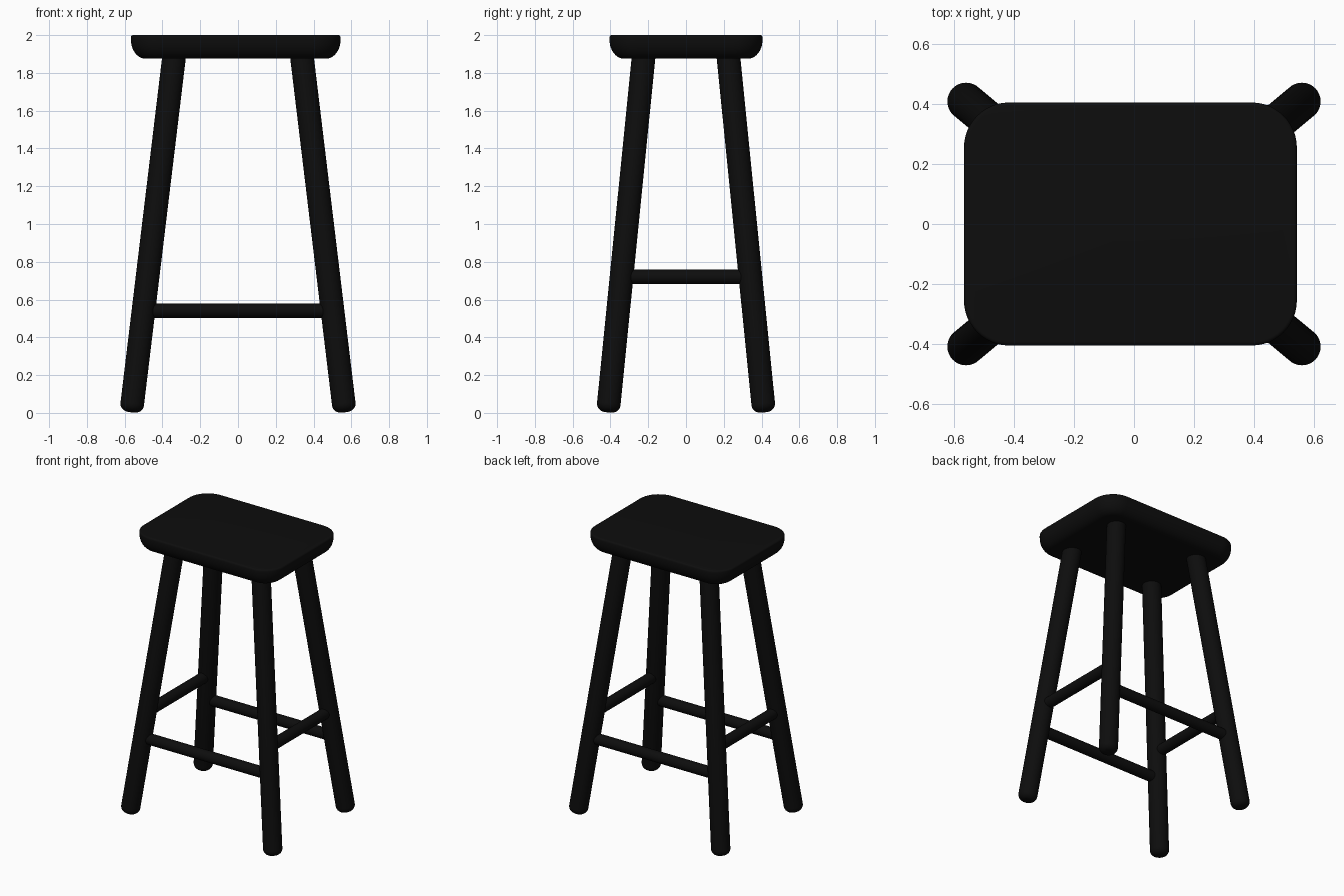
import bpy, bmesh
from math import pi, sin, cos, radians
from mathutils import Vector

cube = bpy.data.objects.get("Cube")
if cube:
    bpy.data.objects.remove(cube, do_unlink=True)

black = bpy.data.materials.new("black_stain")
black.use_nodes = True
COLOUR = (0.004, 0.004, 0.004, 1)
black.diffuse_color = COLOUR
black.node_tree.nodes["Principled BSDF"].inputs["Base Color"].default_value = COLOUR


def loft(name, rings):
    """Skin a stack of matching closed rings and cap both ends."""
    bm = bmesh.new()
    loops = [[bm.verts.new(p) for p in ring] for ring in rings]
    n = len(loops[0])
    for low, high in zip(loops, loops[1:]):
        for i in range(n):
            j = (i + 1) % n
            bm.faces.new((low[i], low[j], high[j], high[i]))
    bm.faces.new(loops[0][::-1])
    bm.faces.new(loops[-1])
    bmesh.ops.recalc_face_normals(bm, faces=bm.faces)
    mesh = bpy.data.meshes.new(name)
    bm.to_mesh(mesh)
    bm.free()
    mesh.materials.append(black)
    obj = bpy.data.objects.new(name, mesh)
    bpy.context.collection.objects.link(obj)
    bpy.ops.object.select_all(action='DESELECT')
    obj.select_set(True)
    bpy.context.view_layer.objects.active = obj
    bpy.ops.object.shade_smooth_by_angle(angle=radians(40))
    return obj


def rod(name, start, end, radius, rounding=0.0, sides=32):
    """Round bar from start to end, with an optional rounded start."""
    axis = (end - start).normalized()
    u = axis.orthogonal().normalized()
    v = axis.cross(u)
    profile = [(0, radius)]
    if rounding:
        steps = [k / 8 * pi / 2 for k in range(9)]
        profile = [(rounding * (1 - cos(a)), radius - rounding * (1 - sin(a))) for a in steps]
    profile.append(((end - start).length, radius))
    angles = [2 * pi * i / sides for i in range(sides)]
    rings = [[start + axis * d + (u * cos(a) + v * sin(a)) * r for a in angles]
             for d, r in profile]
    return loft(name, rings)


def seat_ring(inset, z, half_x=0.555, half_y=0.405, corner=0.15, steps=12):
    """Rounded rectangle outline, moved inward by inset."""
    r = corner - inset
    points = []
    for q, (sx, sy) in enumerate([(1, 1), (-1, 1), (-1, -1), (1, -1)]):
        for k in range(steps + 1):
            a = (q + k / steps) * pi / 2
            points.append(Vector((-0.012 + sx * (half_x - corner) + r * cos(a),
                                  sy * (half_y - corner) + r * sin(a), z)))
    return points


# Seat: rounded underside, thin softened top edge
rings = []
for k in range(11):
    a = k / 10 * pi / 2
    rings.append(seat_ring(0.078 * (1 - sin(a)), 1.975 - 0.1 * cos(a)))
for k in range(5):
    a = k / 4 * pi / 2
    rings.append(seat_ring(0.012 * (1 - cos(a)), 1.988 + 0.012 * sin(a)))
loft("seat", rings)

# Splayed legs and the stretchers that join them
FOOT = Vector((0.565, 0.413, 0.005))
TOP = Vector((0.333, 0.22, 1.93))


def leg_point(z, sx, sy):
    p = FOOT.lerp(TOP, (z - FOOT.z) / (TOP.z - FOOT.z))
    return Vector((p.x * sx, p.y * sy, z))


for sx, side in ((1, "left"), (-1, "right")):
    for sy, end in ((-1, "front"), (1, "back")):
        rod(f"{end}_{side}_leg", leg_point(FOOT.z, sx, sy), leg_point(TOP.z, sx, sy), 0.0625, 0.042)
    rod(f"{side}_stretcher", leg_point(0.72, sx, -1), leg_point(0.72, sx, 1), 0.038)

for sy, end in ((-1, "front"), (1, "back")):
    rod(f"{end}_stretcher", leg_point(0.54, -1, sy), leg_point(0.54, 1, sy), 0.038)
